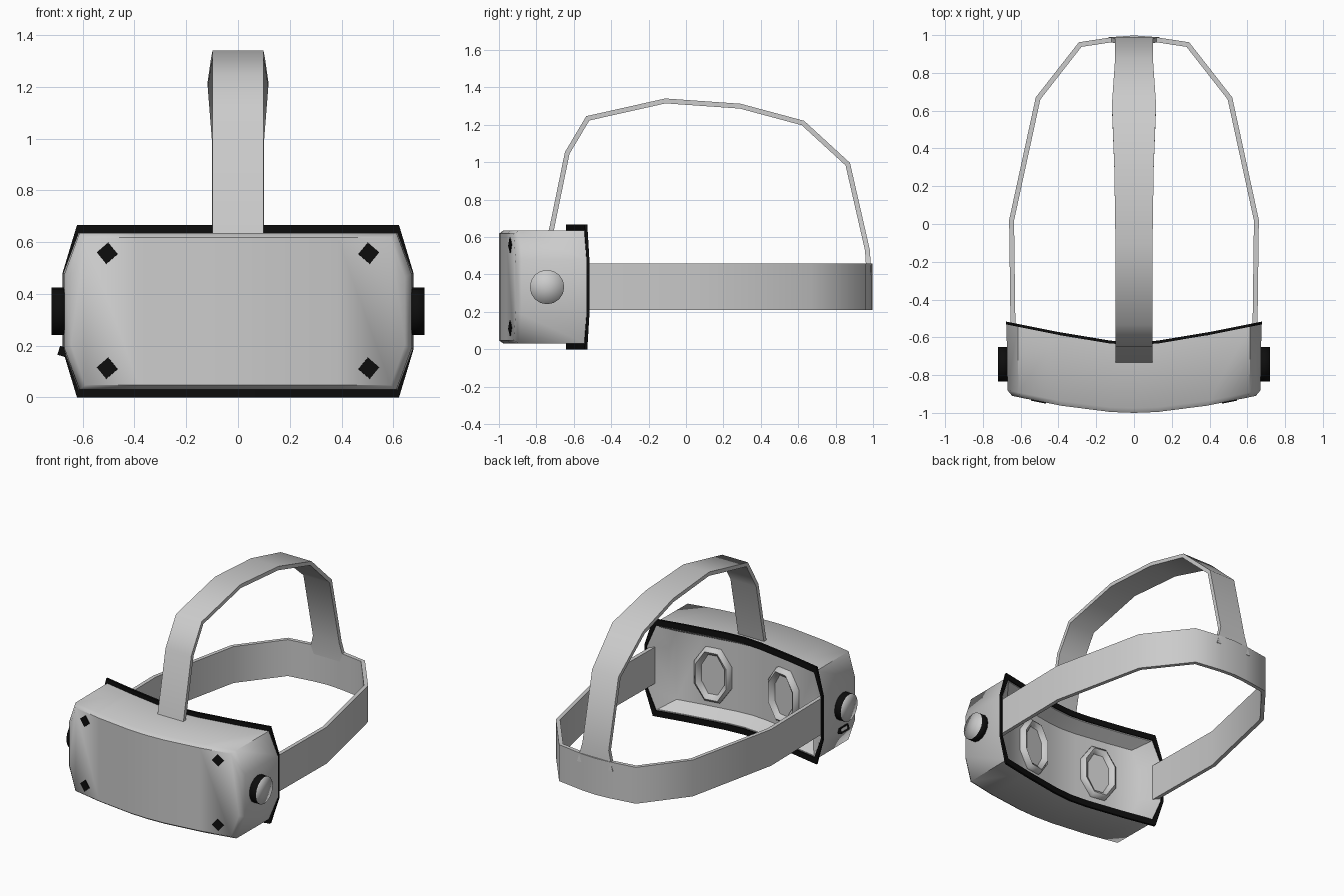
import bpy, bmesh, math
from mathutils import Vector, Matrix

if "Cube" in bpy.data.objects:
    bpy.data.objects.remove(bpy.data.objects["Cube"])


def material(name, rgb):
    m = bpy.data.materials.new(name)
    m.use_nodes = True
    m.diffuse_color = (*rgb, 1)
    m.node_tree.nodes["Principled BSDF"].inputs["Base Color"].default_value = (*rgb, 1)
    return m


GREY = material("light grey", (0.6, 0.6, 0.6))
BLACK = material("black", (0.004, 0.004, 0.004))


def finish(name, bm, mats, angle=60):
    bmesh.ops.recalc_face_normals(bm, faces=bm.faces)
    me = bpy.data.meshes.new(name)
    bm.to_mesh(me)
    bm.free()
    ob = bpy.data.objects.new(name, me)
    bpy.context.collection.objects.link(ob)
    for m in mats:
        me.materials.append(m)
    bpy.ops.object.select_all(action='DESELECT')
    ob.select_set(True)
    bpy.context.view_layer.objects.active = ob
    bpy.ops.object.shade_smooth_by_angle(angle=math.radians(angle))
    return ob


# Curved front and back of the visor, as y over x
def curve(x, pts):
    x = abs(x)
    for (x0, y0), (x1, y1) in zip(pts, pts[1:]):
        if x <= x1:
            break
    return y0 + (y1 - y0) * (x - x0) / (x1 - x0)


def front(x):
    return curve(x, [(0, -1), (0.13, -0.995), (0.4, -0.96), (0.67, -0.905)])


def back(x):
    return curve(x, [(0, -0.63), (0.13, -0.62), (0.4, -0.575), (0.675, -0.52)])


MID = 0.333
COLS = [-1, -0.65, -0.21, 0, 0.21, 0.65, 1]


def outline(half_w, half_h, top_w, side_h):
    """Eight-sided outline with extra columns along top and bottom."""
    top = [(c * top_w, MID + half_h) for c in COLS]
    bottom = [(x, MID - half_h) for x, z in reversed(top)]
    right = [(half_w, MID + side_h), (half_w, MID - side_h)]
    left = [(-x, z) for x, z in reversed(right)]
    return top + right + bottom + left


def ring(bm, shape, depth):
    return [bm.verts.new((x, depth(x), z)) for x, z in shape]


def bridge(bm, a, b):
    n = len(a)
    for i in range(n):
        j = (i + 1) % n
        bm.faces.new((a[i], a[j], b[j], b[i]))


def cap(bm, r):
    n = len(COLS)
    top, bottom = r[:n], r[n + 2:2 * n + 2][::-1]
    for i in range(n - 1):
        bm.faces.new((top[i], top[i + 1], bottom[i + 1], bottom[i]))
    bm.faces.new((top[-1], r[n], r[n + 1], bottom[-1]))
    bm.faces.new((top[0], bottom[0], r[-2], r[-1]))


# Visor shell: bevelled front, outer wall and hollow back
bm = bmesh.new()
rings = [
    ring(bm, outline(0.645, 0.285, 0.59, 0.13), front),
    ring(bm, outline(0.67, 0.303, 0.612, 0.145), lambda x: front(x) + 0.025),
    ring(bm, outline(0.675, 0.303, 0.615, 0.145), lambda x: back(x) - 0.004),
    ring(bm, outline(0.655, 0.285, 0.595, 0.135), lambda x: back(x) - 0.004),
    ring(bm, outline(0.57, 0.235, 0.52, 0.11), lambda x: back(x) - 0.09),
]
for a, b in zip(rings, rings[1:]):
    bridge(bm, a, b)
cap(bm, rings[0])
cap(bm, rings[-1])
finish("visor_shell", bm, [GREY], 50)

# Thin dark flange around the open back
bm = bmesh.new()
outer, inner = outline(0.678, 0.333, 0.622, 0.147), outline(0.664, 0.292, 0.603, 0.138)
rings = [ring(bm, s, lambda x, d=d: back(x) + d)
         for s, d in ((outer, -0.012), (outer, 0.003), (inner, 0.003), (inner, -0.012))]
for i in range(4):
    bridge(bm, rings[i], rings[(i + 1) % 4])
finish("face_flange", bm, [BLACK], 30)

# Four diamond camera plates on the front
for side in (-1, 1):
    for label, z in (("lower", 0.113), ("upper", 0.557)):
        bm = bmesh.new()
        x = side * 0.505
        slope = math.atan2(front(0.53) - front(0.48), 0.05) * side
        bmesh.ops.create_cube(bm, size=1, matrix=Matrix.Translation((x, front(x), z))
                              @ Matrix.Rotation(slope, 4, 'Z')
                              @ Matrix.Rotation(math.radians(40) * side, 4, 'Y')
                              @ Matrix.Diagonal((0.058, 0.009, 0.058, 1)))
        finish(f"{label}_camera_{'left' if side > 0 else 'right'}", bm, [BLACK], 30)

# Side knobs: dark rim with a grey, softly shaded face
for side in (-1, 1):
    bm = bmesh.new()
    bmesh.ops.create_cone(bm, cap_ends=True, cap_tris=True, segments=16,
                          radius1=0.092, radius2=0.092, depth=0.06,
                          matrix=Matrix.Translation((side * 0.691, -0.743, MID))
                          @ Matrix.Rotation(math.pi / 2, 4, 'Y'))
    for f in bm.faces:
        f.material_index = 0 if abs(f.normal.x) > 0.9 else 1
    finish(f"knob_{'left' if side > 0 else 'right'}", bm, [GREY, BLACK], 100)

# Small socket under the right knob
bm = bmesh.new()
bmesh.ops.create_cube(bm, size=1, matrix=Matrix.Translation((-0.678, -0.74, 0.178))
                      @ Matrix.Rotation(math.radians(17), 4, 'Y')
                      @ Matrix.Diagonal((0.03, 0.085, 0.036, 1)))
face = [f for f in bm.faces if f.normal.x < -0.9]
bmesh.ops.inset_region(bm, faces=face, thickness=0.011, depth=-0.008)
for f in bm.faces:
    f.material_index = 0 if f in face else 1
finish("cable_socket", bm, [GREY, BLACK], 30)

# Lens rims: elongated octagonal tubes, each with a sunken lens
for side in (-1, 1):
    bm = bmesh.new()
    cx, sides = side * 0.27, 8
    tilt = math.atan2(back(0.3) - back(0.24), 0.06) * side
    place = (Matrix.Translation((cx, back(cx) - 0.085, 0.32)) @ Matrix.Rotation(tilt, 4, 'Z'))
    loops = []
    for grow, y in ((0.022, -0.02), (0.022, 0.015), (0, 0.035), (-0.022, 0.02), (-0.03, 0.004)):
        loop = []
        for k in range(sides):
            a = math.tau * (k + 0.5) / sides
            p = Vector(((0.115 + grow) * math.cos(a), y, (0.175 + grow) * math.sin(a)))
            loop.append(bm.verts.new(place @ p))
        loops.append(loop)
    for a, b in zip(loops, loops[1:]):
        bridge(bm, a, b)
    bm.faces.new(loops[-1])
    finish(f"lens_{'left' if side > 0 else 'right'}", bm, [GREY], 60)


def ribbon(name, path, across, widths, thickness):
    """Flat strap along a path, with mitred bends."""
    pts = [Vector(p) for p in path]
    across = Vector(across)
    dirs = [(b - a).normalized() for a, b in zip(pts, pts[1:])]
    bm = bmesh.new()
    loops = []
    for i, p in enumerate(pts):
        t0, t1 = dirs[max(i - 1, 0)], dirs[min(i, len(dirs) - 1)]
        n = (t0 + t1).normalized().cross(across)
        n *= thickness / 2 / max(n.dot(t1.cross(across)), 0.5)
        w = across * widths[i]
        loops.append([bm.verts.new(p + v) for v in (w + n, w - n, -w - n, -w + n)])
    for a, b in zip(loops, loops[1:]):
        bridge(bm, a, b)
    bm.faces.new(loops[0])
    bm.faces.new(loops[-1])
    return finish(name, bm, [GREY], 60)


# Strap over the head
over = [(-0.745, 0.55), (-0.717, 0.65), (-0.635, 1.05), (-0.525, 1.235), (-0.11, 1.328),
        (0.29, 1.3), (0.625, 1.21), (0.865, 0.99), (0.97, 0.53), (0.978, 0.4)]
ribbon("top_strap", [(0, y, z) for y, z in over], (1, 0, 0),
       [0.098] * 5 + [0.104, 0.117, 0.1, 0.1, 0.135], 0.026)

# Band around the head
half = [(0.64, -0.6), (0.648, 0.02), (0.508, 0.665), (0.285, 0.95), (0.1, 0.978)]
band = half + [(0, 0.985)] + [(-x, y) for x, y in reversed(half)]
ribbon("head_band", [(x, y, 0.335) for x, y in band], (0, 0, 1), [0.125] * len(band), 0.026)
